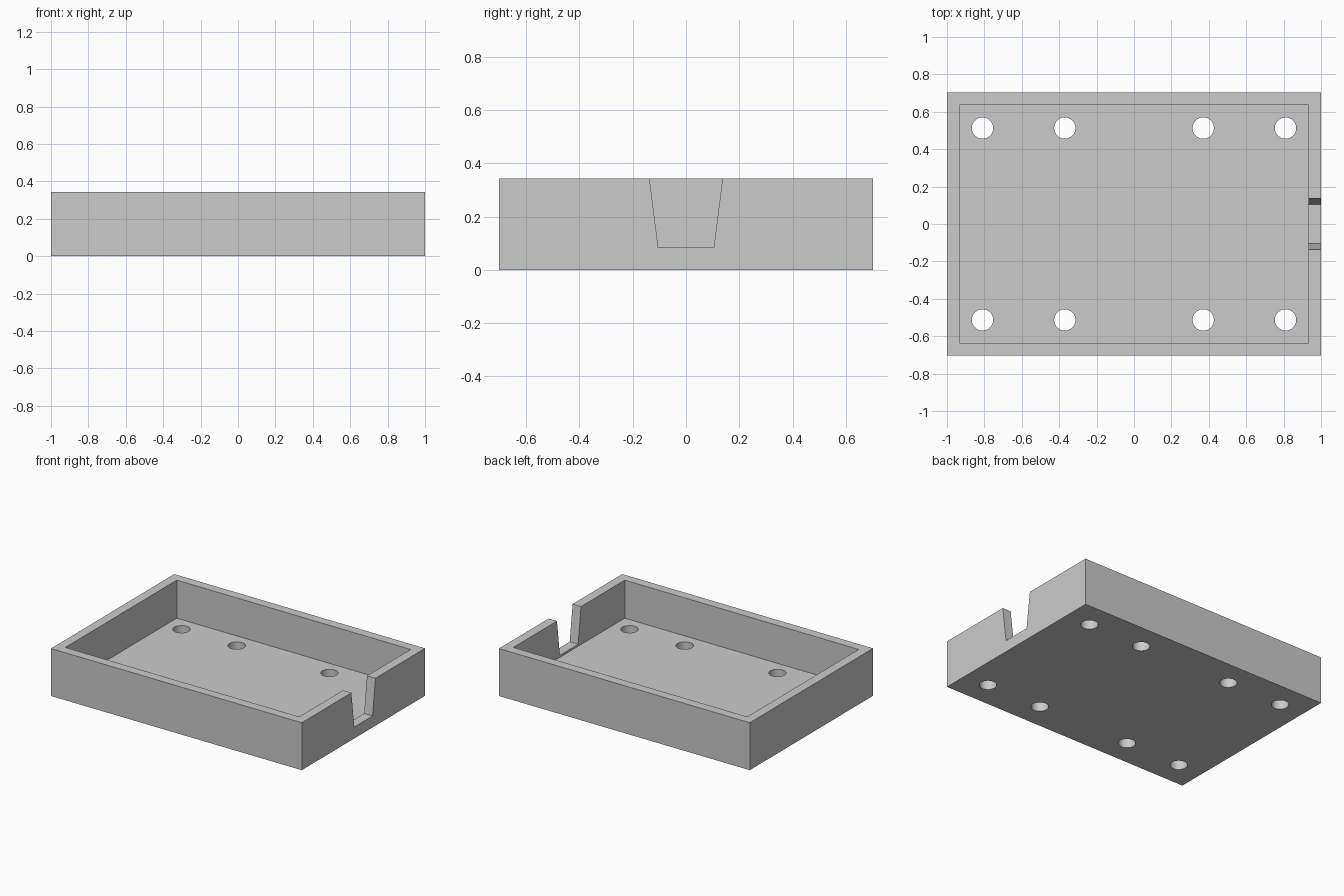
import bpy
import bmesh
import math
from mathutils import Matrix

if "Cube" in bpy.data.objects:
    bpy.data.objects.remove(bpy.data.objects["Cube"], do_unlink=True)

HALF_X, HALF_Y, HEIGHT = 1.0, 0.702, 0.342
WALL, FLOOR = 0.067, 0.068

grey = bpy.data.materials.new("light_grey")
grey.use_nodes = True
grey.diffuse_color = (0.6, 0.6, 0.6, 1)
grey.node_tree.nodes["Principled BSDF"].inputs["Base Color"].default_value = (0.6, 0.6, 0.6, 1)


def make_object(name, bm):
    bmesh.ops.recalc_face_normals(bm, faces=bm.faces)
    mesh = bpy.data.meshes.new(name)
    bm.to_mesh(mesh)
    bm.free()
    mesh.materials.append(grey)
    obj = bpy.data.objects.new(name, mesh)
    bpy.context.collection.objects.link(obj)
    return obj


def box(name, half_x, half_y, z0, z1):
    bm = bmesh.new()
    bmesh.ops.create_cube(bm, size=1, matrix=Matrix.Translation((0, 0, (z0 + z1) / 2))
                          @ Matrix.Diagonal((2 * half_x, 2 * half_y, z1 - z0, 1)))
    return make_object(name, bm)


# Tray block and the cavity that hollows it
tray = box("tray", HALF_X, HALF_Y, 0, HEIGHT)
cavity = box("cavity_cutter", HALF_X - WALL, HALF_Y - WALL, FLOOR, HEIGHT + 0.2)

# Tapered notch through the left wall, widening to the rim
bottom, rim, over = 0.083, HEIGHT, 0.1
half_bottom, half_rim = 0.104, 0.137
half_over = half_rim + (half_rim - half_bottom) * over / (rim - bottom)
bm = bmesh.new()
outline = [(-half_bottom, bottom), (half_bottom, bottom),
           (half_over, rim + over), (-half_over, rim + over)]
face = bm.faces.new([bm.verts.new((HALF_X - WALL - 0.1, y, z)) for y, z in outline])
ext = bmesh.ops.extrude_face_region(bm, geom=[face])
bmesh.ops.translate(bm, vec=(WALL + 0.2, 0, 0),
                    verts=[v for v in ext["geom"] if isinstance(v, bmesh.types.BMVert)])
notch = make_object("notch_cutter", bm)

# Two rows of four screw holes through the floor
bm = bmesh.new()
for x in (-0.81, -0.37, 0.37, 0.81):
    for y in (-0.513, 0.513):
        bmesh.ops.create_cone(bm, cap_ends=True, segments=48, radius1=0.057, radius2=0.057,
                              depth=0.3, matrix=Matrix.Translation((x, y, 0)))
holes = make_object("hole_cutter", bm)

# Cut everything out of the tray, then drop the cutters
cutters = (cavity, notch, holes)
for cutter in cutters:
    cutter.hide_render = True
    mod = tray.modifiers.new(cutter.name, "BOOLEAN")
    mod.operation = "DIFFERENCE"
    mod.solver = "EXACT"
    mod.object = cutter
bpy.context.view_layer.update()
graph = bpy.context.evaluated_depsgraph_get()
result = bpy.data.meshes.new_from_object(tray.evaluated_get(graph))
tray.modifiers.clear()
tray.data = result
result.name = "tray"
result.materials.clear()
result.materials.append(grey)
for poly in result.polygons:
    poly.material_index = 0
for cutter in cutters:
    bpy.data.objects.remove(cutter, do_unlink=True)

# Smooth hole walls, sharp edges elsewhere
bpy.ops.object.select_all(action="DESELECT")
tray.select_set(True)
bpy.context.view_layer.objects.active = tray
bpy.ops.object.shade_smooth_by_angle(angle=math.radians(30))
